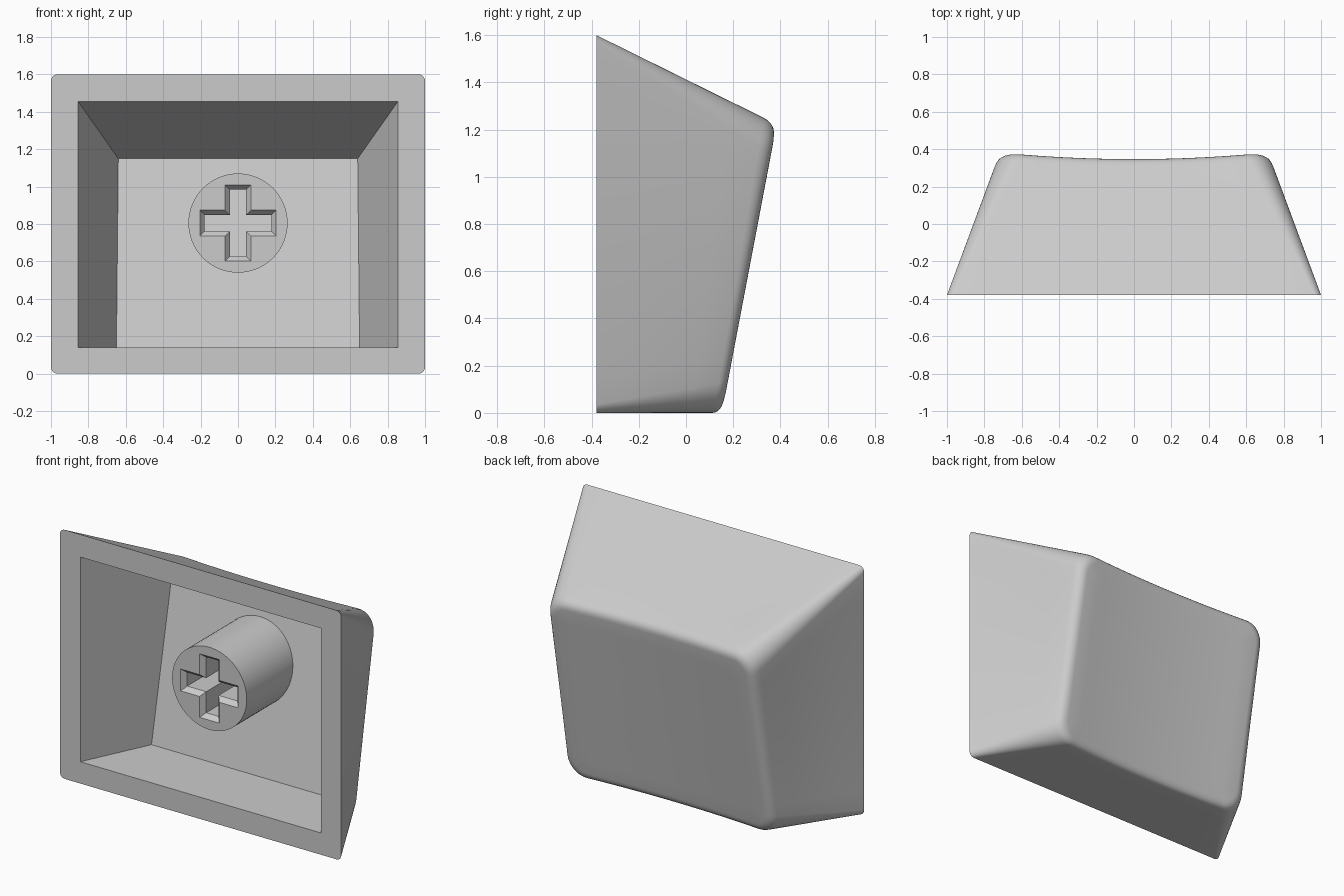
import bpy, bmesh, math
from mathutils import Vector

cube = bpy.data.objects.get("Cube")
if cube:
    bpy.data.objects.remove(cube, do_unlink=True)

GREY = (0.6, 0.6, 0.6, 1.0)
mat = bpy.data.materials.new("light grey plastic")
mat.use_nodes = True
mat.diffuse_color = GREY
mat.node_tree.nodes["Principled BSDF"].inputs["Base Color"].default_value = GREY

FRONT = -0.38                      # plane of the open rim
HEIGHT = 1.6


def top_y(x, z):
    """Dished, tilted outer face."""
    u = min(abs(x) / 0.66, 1.0)
    return 0.152 + 0.19 * z - 0.03 * (1 - u * u)


def floor_y(z):
    """Tilted inner floor."""
    return 0.024 + 0.188 * z


def rounded_rect(hx, z0, z1, r, segs=8, span=12):
    """Outline in x and z, with extra points along the straight sides."""
    corners = [(hx - r, z1 - r, 0), (-hx + r, z1 - r, 90),
               (-hx + r, z0 + r, 180), (hx - r, z0 + r, 270)]
    arcs = []
    for cx, cz, start in corners:
        angles = [math.radians(start + 90 * i / segs) for i in range(segs + 1)]
        arcs.append([Vector((cx + r * math.cos(a), cz + r * math.sin(a))) for a in angles])
    points = []
    for i, arc in enumerate(arcs):
        points += arc
        nxt = arcs[(i + 1) % 4][0]
        points += [arc[-1].lerp(nxt, k / span) for k in range(1, span)]
    return points


def add_ring(bm, points):
    return [bm.verts.new(p) for p in points]


def bridge(bm, a, b):
    n = len(a)
    for i in range(n):
        j = (i + 1) % n
        bm.faces.new((a[i], a[j], b[j], b[i]))


def fill_between(bm, a, b):
    """Flat face with a hole, bounded by two loops."""
    edges = []
    for loop in (a, b):
        for i, v in enumerate(loop):
            w = loop[(i + 1) % len(loop)]
            edges.append(bm.edges.get((v, w)) or bm.edges.new((v, w)))
    bmesh.ops.triangle_fill(bm, use_beauty=True, edges=edges, normal=(0, -1, 0))


def finish(bm, name):
    bmesh.ops.recalc_face_normals(bm, faces=bm.faces[:])
    mesh = bpy.data.meshes.new(name)
    bm.to_mesh(mesh)
    bm.free()
    obj = bpy.data.objects.new(name, mesh)
    bpy.context.collection.objects.link(obj)
    mesh.materials.append(mat)
    bpy.ops.object.select_all(action='DESELECT')
    obj.select_set(True)
    bpy.context.view_layer.objects.active = obj
    bpy.ops.object.shade_smooth_by_angle(angle=math.radians(30))
    return obj


# Shell: outer walls lofted from the rim to the dished face
bm = bmesh.new()
base = [Vector((p.x, FRONT, p.y)) for p in rounded_rect(1.0, 0, HEIGHT, 0.035)]
edge = [Vector((p.x, top_y(p.x, p.y), p.y)) for p in rounded_rect(0.725, 0, 1.225, 0.13)]
inset = [Vector((p.x, top_y(p.x, p.y), p.y)) for p in rounded_rect(0.675, 0.05, 1.175, 0.08)]
rings = [add_ring(bm, [b.lerp(e, t) for b, e in zip(base, edge)])
         for t in (0, 0.25, 0.5, 0.75)]

# Soft edge between walls and face
for k in range(7):
    s = k / 6
    rings.append(add_ring(bm, [b.lerp(e, 0.93).lerp(e, s).lerp(e.lerp(c, s), s)
                               for b, e, c in zip(base, edge, inset)]))

# Dished face
for f in (0.85, 0.7, 0.55, 0.4, 0.25, 0.1):
    pts = []
    for c in inset:
        x, z = c.x * f, 0.61 + (c.z - 0.61) * f
        pts.append((x, top_y(x, z), z))
    rings.append(add_ring(bm, pts))
for a, b in zip(rings, rings[1:]):
    bridge(bm, a, b)
bm.faces.new(rings[-1])

# Hollow inside with a flat rim
mouth = add_ring(bm, [(x, FRONT, z) for x, z in
                      ((0.855, 1.455), (-0.855, 1.455), (-0.855, 0.14), (0.855, 0.14))])
inner = add_ring(bm, [(x, floor_y(z), z) for x, z in
                      ((0.64, 1.15), (-0.64, 1.15), (-0.65, 0.14), (0.65, 0.14))])
bridge(bm, mouth, inner)
bm.faces.new(inner)
fill_between(bm, rings[0], mouth)
finish(bm, "keycap_shell")


# Stem: round post with a chamfered cross socket
STEM_Z, STEM_R, STEM_FRONT = 0.805, 0.265, -0.29


def cross(half, length):
    """Outline of a plus sign around the stem axis."""
    pts = []
    for q in range(4):
        c, s = round(math.cos(q * math.pi / 2)), round(math.sin(q * math.pi / 2))
        for x, z in ((length, -half), (length, half), (half, half)):
            pts.append((x * c - z * s, STEM_Z + x * s + z * c))
    return pts


circle = [(STEM_R * math.cos(a), STEM_Z + STEM_R * math.sin(a))
          for a in (math.tau * i / 64 for i in range(64))]
bm = bmesh.new()
outer_front = add_ring(bm, [(x, STEM_FRONT, z) for x, z in circle])
outer_back = add_ring(bm, [(x, floor_y(z) + 0.015, z) for x, z in circle])
socket = [add_ring(bm, [(x, STEM_FRONT, z) for x, z in cross(0.07, 0.204)]),
          add_ring(bm, [(x, STEM_FRONT + 0.03, z) for x, z in cross(0.044, 0.179)]),
          add_ring(bm, [(x, floor_y(z) + 0.015, z) for x, z in cross(0.044, 0.179)])]
bridge(bm, outer_front, outer_back)
for a, b in zip(socket, socket[1:]):
    bridge(bm, a, b)
fill_between(bm, outer_front, socket[0])
fill_between(bm, outer_back, socket[-1])
finish(bm, "switch_stem")
